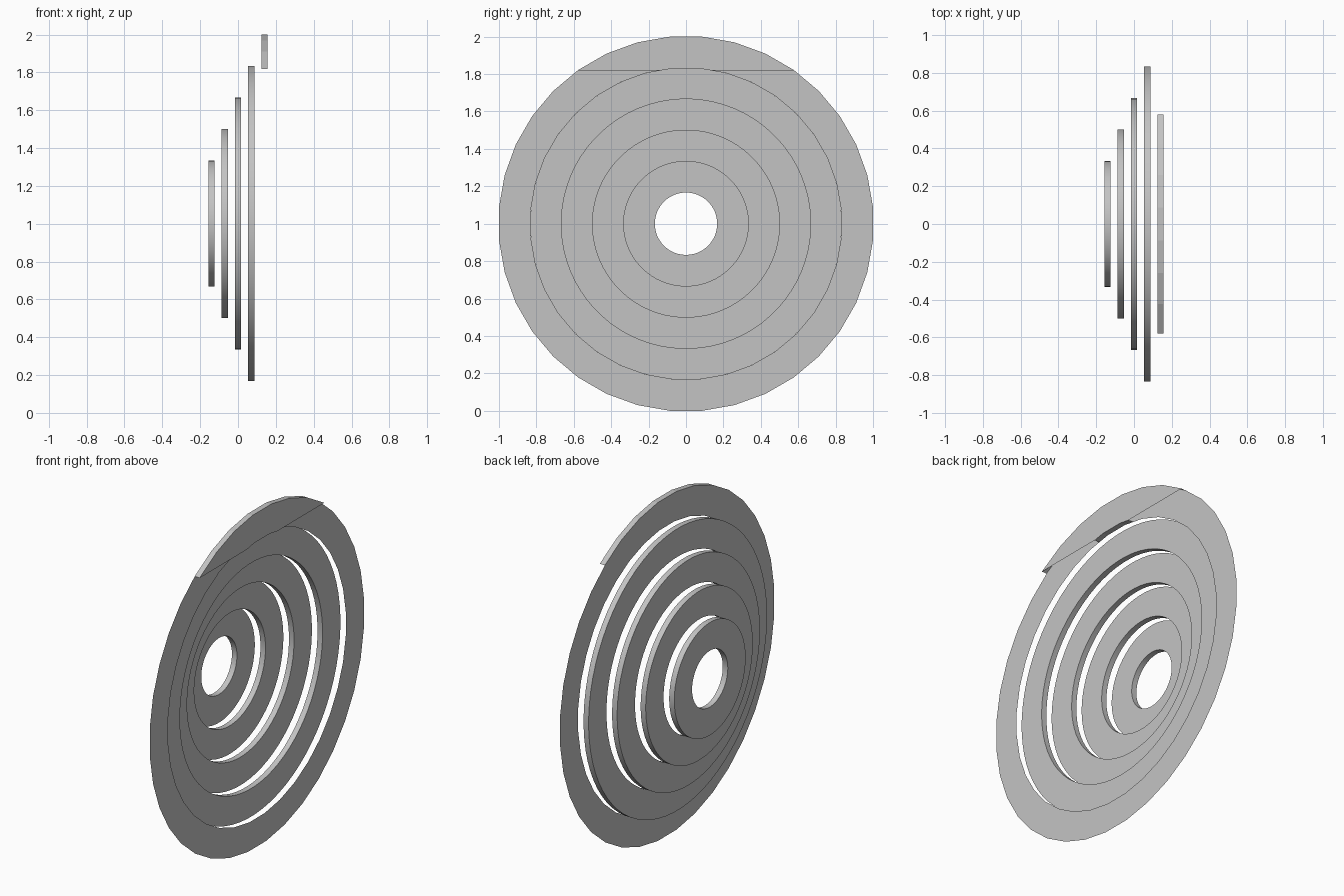
import bpy
import bmesh
import math
from mathutils import Vector

cube = bpy.data.objects.get("Cube")
if cube:
    bpy.data.objects.remove(cube, do_unlink=True)

# Single grey material
GREY = (0.55, 0.55, 0.55, 1.0)
grey = bpy.data.materials.new("plain_grey")
grey.use_nodes = True
grey.diffuse_color = GREY
grey.node_tree.nodes["Principled BSDF"].inputs["Base Color"].default_value = GREY

STEP = 1 / 6           # radial width of every ring
SPACING = 0.07         # distance between neighbouring rings
HALF = 0.0165          # half of the ring thickness
CENTRE = Vector((0, 0, 1))
CUT_HEIGHT = 1.818     # below this the largest ring is only a sheet


def ring_mesh(x, inner, outer, segments):
    """Spin a rectangular section around the x axis."""
    bm = bmesh.new()
    start = math.pi / segments
    direction = Vector((0, math.sin(start), math.cos(start)))
    section = [bm.verts.new(CENTRE + Vector((x + side * HALF, 0, 0)) + direction * r)
               for side, r in ((-1, inner), (1, inner), (1, outer), (-1, outer))]
    edges = [bm.edges.new((section[i], section[i - 1])) for i in range(4)]
    bmesh.ops.spin(bm, geom=section + edges, cent=CENTRE, axis=(1, 0, 0),
                   angle=math.tau, steps=segments, use_merge=True)
    bmesh.ops.remove_doubles(bm, verts=bm.verts, dist=0.0001)
    bmesh.ops.recalc_face_normals(bm, faces=bm.faces)
    return bm


def finish(bm, name):
    mesh = bpy.data.meshes.new(name)
    bm.to_mesh(mesh)
    bm.free()
    mesh.materials.append(grey)
    obj = bpy.data.objects.new(name, mesh)
    bpy.context.collection.objects.link(obj)
    bpy.ops.object.select_all(action="DESELECT")
    obj.select_set(True)
    bpy.context.view_layer.objects.active = obj
    bpy.ops.object.shade_smooth_by_angle(angle=math.radians(8))


# Four solid rings, growing towards +x
names = ["smallest_ring", "small_ring", "middle_ring", "large_ring"]
for i, name in enumerate(names):
    finish(ring_mesh((i - 2) * SPACING, (i + 1) * STEP, (i + 2) * STEP, 72), name)

# Largest ring: thick, open-bottomed crown over a thin back sheet
bm = ring_mesh(2 * SPACING, 5 * STEP, 1 / math.cos(math.pi / 36), 36)
bmesh.ops.bisect_plane(bm, geom=bm.verts[:] + bm.edges[:] + bm.faces[:],
                       plane_co=(0, 0, CUT_HEIGHT), plane_no=(0, 0, 1))
open_faces = [f for f in bm.faces
              if f.calc_center_median().z < CUT_HEIGHT and f.normal.x > -0.9]
bmesh.ops.delete(bm, geom=open_faces, context="FACES")
finish(bm, "largest_ring")
